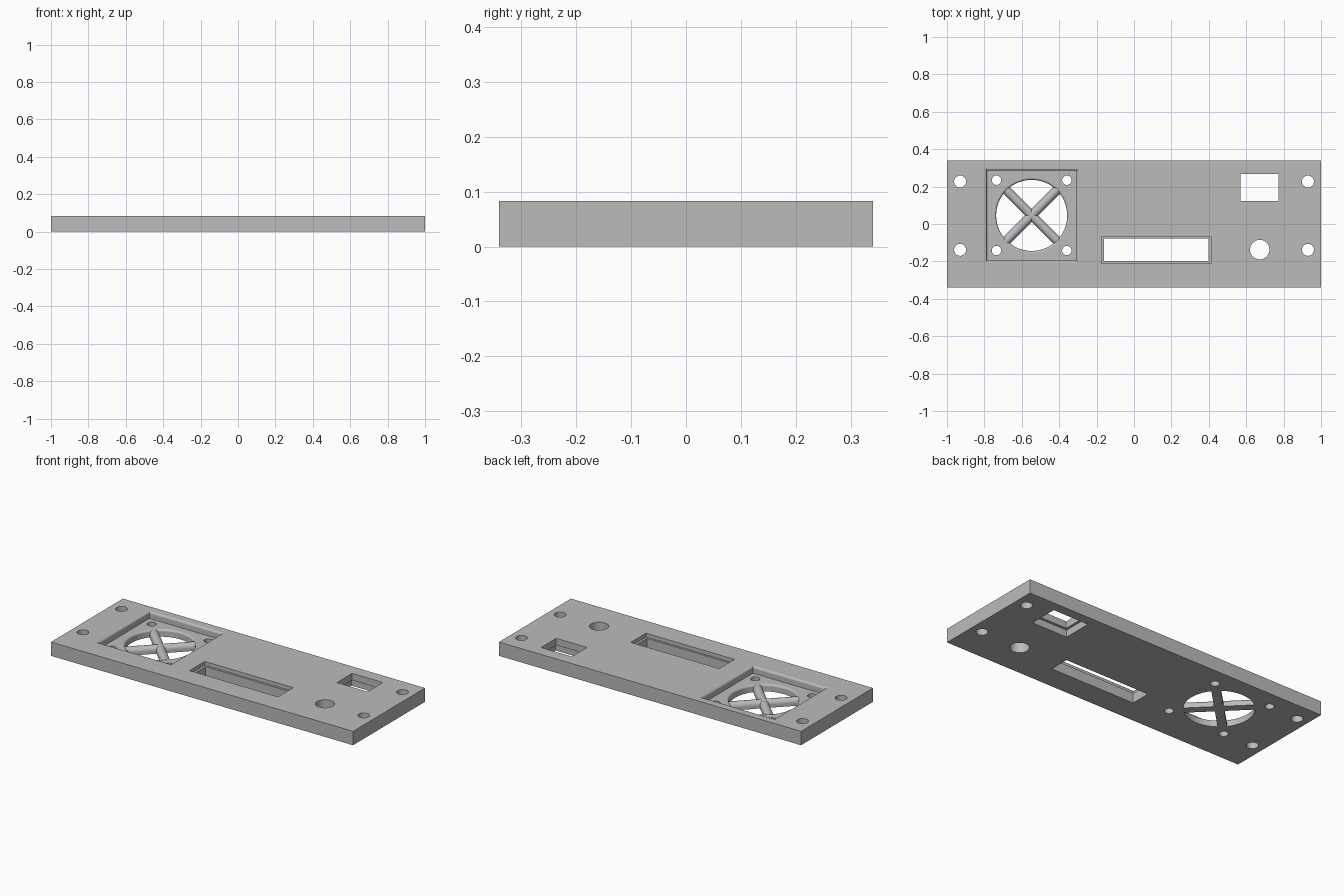
import bpy, bmesh
from math import sin, cos, pi, radians
from mathutils import Matrix, Vector

cube = bpy.data.objects.get("Cube")
if cube:
    bpy.data.objects.remove(cube, do_unlink=True)

LENGTH, WIDTH, THICK = 2.0, 0.68, 0.083
FLOOR = 0.042                      # floor height of the fan recess
FAN = (-0.547, 0.046)              # fan centre
FAN_R = 0.19
LOW, HIGH = -0.02, 0.11            # cutter overshoot

grey = bpy.data.materials.new("plain_grey")
grey.use_nodes = True
grey.diffuse_color = (0.5, 0.5, 0.5, 1)
grey.node_tree.nodes["Principled BSDF"].inputs["Base Color"].default_value = (0.5, 0.5, 0.5, 1)


def make_object(name, bm):
    bmesh.ops.recalc_face_normals(bm, faces=bm.faces)
    mesh = bpy.data.meshes.new(name)
    bm.to_mesh(mesh)
    bm.free()
    mesh.materials.append(grey)
    obj = bpy.data.objects.new(name, mesh)
    bpy.context.collection.objects.link(obj)
    return obj


def rect(hx, hy):
    return lambda d: [(sx * (hx + d), sy * (hy + d))
                      for sx, sy in ((-1, -1), (1, -1), (1, 1), (-1, 1))]


def circle(r, n=48):
    return lambda d: [((r + d) * cos(2 * pi * i / n), (r + d) * sin(2 * pi * i / n))
                      for i in range(n)]


def loft(name, centre, outline, profile):
    """Stack outlines at (height, outward offset) steps into a closed solid."""
    bm = bmesh.new()
    rings = [[bm.verts.new((centre[0] + x, centre[1] + y, z)) for x, y in outline(d)]
             for z, d in profile]
    n = len(rings[0])
    for a, b in zip(rings, rings[1:]):
        for i in range(n):
            j = (i + 1) % n
            bm.faces.new((a[i], a[j], b[j], b[i]))
    bm.faces.new(rings[0])
    bm.faces.new(rings[-1])
    return make_object(name, bm)


def rounded_rim(bottom, top, r, end, steps=5):
    """Profile of an opening whose upper edge is rounded outward."""
    arc = [(top - r + r * sin(a), r - r * cos(a))
           for a in (pi / 2 * i / steps for i in range(steps + 1))]
    return [(bottom, 0)] + arc + [(end, r)]


def activate(obj):
    bpy.ops.object.select_all(action="DESELECT")
    obj.select_set(True)
    bpy.context.view_layer.objects.active = obj


def cut(target, cutter):
    activate(target)
    mod = target.modifiers.new("cut", "BOOLEAN")
    mod.operation = "DIFFERENCE"
    mod.solver = "EXACT"
    mod.object = cutter
    bpy.ops.object.modifier_apply(modifier=mod.name)
    bpy.data.objects.remove(cutter, do_unlink=True)


def finish(obj):
    activate(obj)
    bpy.ops.object.shade_smooth_by_angle(angle=radians(30))
    mod = obj.modifiers.new("weighted_normals", "WEIGHTED_NORMAL")
    mod.keep_sharp = True


# Panel body
panel = loft("panel", (0, 0), rect(LENGTH / 2, WIDTH / 2), [(0, 0), (THICK, 0)])

# Square fan recess and round vent
cut(panel, loft("recess_cutter", FAN, rect(0.24, 0.24),
                rounded_rim(FLOOR, THICK, 0.013, HIGH)))
cut(panel, loft("vent_cutter", FAN, circle(FAN_R, 64),
                rounded_rim(LOW, FLOOR, 0.012, 0.07)))

# Round holes: fan screws, panel corners, button
through = [(LOW, 0), (HIGH, 0)]
holes = [(FAN[0] + sx * 0.188, FAN[1] + sy * 0.188, 0.025)
         for sx in (-1, 1) for sy in (-1, 1)]
holes += [(x, y, 0.032) for x in (-0.93, 0.93) for y in (-0.138, 0.227)]
holes.append((0.672, -0.137, 0.052))
for x, y, r in holes:
    cut(panel, loft("hole_cutter", (x, y), circle(r), through))

# Long slot with a shallow ledge around the top
slot = (0.119, -0.138)
cut(panel, loft("slot_cutter", slot, rect(0.279, 0.06), through))
cut(panel, loft("slot_ledge_cutter", slot, rect(0.293, 0.072), [(0.06, 0), (HIGH, 0)]))

# Socket opening with a wider pocket underneath
socket = (0.671, 0.195)
cut(panel, loft("socket_cutter", socket, rect(0.102, 0.072), through))
cut(panel, loft("socket_pocket_cutter", socket, rect(0.117, 0.087), [(LOW, 0), (FLOOR, 0)]))
finish(panel)

# Crossed guard bars with rounded tops
HALF = 0.025
section = [(-HALF, 0)] + [(-HALF * cos(pi * i / 12), FLOOR - HALF + HALF * sin(pi * i / 12))
                          for i in range(13)] + [(HALF, 0)]
for name, angle in (("guard_bar_a", 45), ("guard_bar_b", 135)):
    bm = bmesh.new()
    ends = [[bm.verts.new((x, y, z)) for y, z in section]
            for x in (-FAN_R - 0.004, FAN_R + 0.004)]
    n = len(section)
    for i in range(n):
        j = (i + 1) % n
        bm.faces.new((ends[0][i], ends[0][j], ends[1][j], ends[1][i]))
    for end in ends:
        bm.faces.new(end)
    bm.transform(Matrix.Translation(Vector((*FAN, 0))) @ Matrix.Rotation(radians(angle), 4, "Z"))
    finish(make_object(name, bm))
